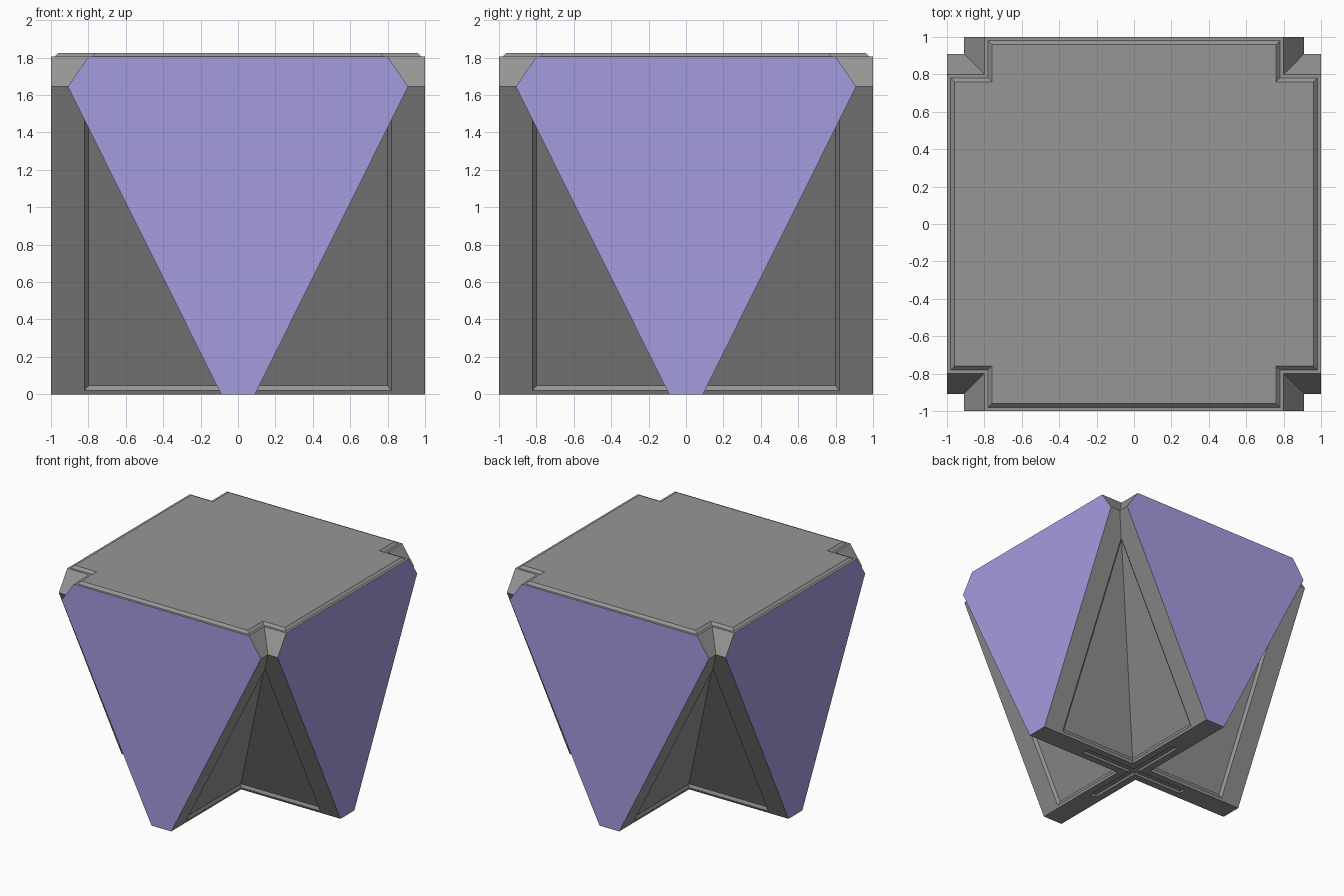
import bpy, bmesh
from mathutils import Vector, Matrix

cube = bpy.data.objects.get("Cube")
if cube:
    bpy.data.objects.remove(cube, do_unlink=True)


def material(name, rgb):
    m = bpy.data.materials.new(name)
    m.use_nodes = True
    m.diffuse_color = (*rgb, 1)
    m.node_tree.nodes["Principled BSDF"].inputs["Base Color"].default_value = (*rgb, 1)
    return m


grey = material("grey shell", (0.305, 0.305, 0.305))
violet = material("violet panel", (0.37, 0.335, 0.74))

BASE, WIDE, NECK = 0.09, 0.91, 0.8       # half-width of the cross arms at each level
Z_WIDE, Z_TOP, Z_LID = 1.645, 1.805, 1.825
RIM, FLOOR, SINK = 0.82, 0.8, 0.022      # recess outline and depth
Z_RIM, Z_FLOOR = 0.02, 0.047
SLOPE = (WIDE - BASE) / Z_WIDE

bm = bmesh.new()


def face(points):
    return bm.faces.new([bm.verts.new(p) for p in points])


def half_width(z):
    return BASE + SLOPE * z


def height(h):
    return (h - BASE) / SLOPE


def plus(h, r, z):
    """Twelve-sided cross outline with arm half-width h and reach r."""
    corner = [Vector((r, h, z)), Vector((h, h, z)), Vector((h, r, z))]
    return [Matrix.Rotation(q * 1.5707963, 3, 'Z') @ p for q in range(4) for p in corner]


def stack(rings):
    """Join successive outlines with strips and cap the last one."""
    for a, b in zip(rings, rings[1:]):
        for i in range(len(a)):
            j = (i + 1) % len(a)
            face([a[i], a[j], b[j], b[i]])
    face(rings[-1])


# Raised lid and shallow groove underneath
stack([plus(NECK, 1, Z_TOP), plus(0.78, 0.98, Z_TOP), plus(0.76, 0.96, Z_LID)])
stack([plus(BASE, 1, 0), plus(0.03, 0.5, 0), plus(0.02, 0.49, 0.015)])

# One wing of a corner notch, with its bevelled recess and upper chamfer
h_rim = half_width(Z_RIM)
h_floor = half_width(Z_FLOOR) - SINK
a0, b0 = (BASE, BASE, 0), (BASE, 1, 0)
b1, v1 = (WIDE, 1, Z_WIDE), (WIDE, WIDE, Z_WIDE)
c1, c0 = (NECK, 1, Z_TOP), (NECK, NECK, Z_TOP)
p0, p1, p2 = (h_rim, h_rim, Z_RIM), (h_rim, RIM, Z_RIM), (RIM, RIM, height(RIM))
q0, q1 = (h_floor, h_floor, Z_FLOOR), (h_floor, FLOOR, Z_FLOOR)
q2 = (FLOOR, FLOOR, height(FLOOR + SINK))
wing = [
    [a0, b0, p1, p0], [b0, b1, p2, p1], [b1, v1, p2],   # border
    [p0, p1, q1, q0], [p1, p2, q2, q1],                 # bevels
    [q0, q1, q2],                                       # recess floor
    [v1, b1, c1, c0],                                   # chamfer
]
panel = [(s * x, 1, z) for s, pts in (
    (1, ((BASE, 0), (WIDE, Z_WIDE), (NECK, Z_TOP))),
    (-1, ((NECK, Z_TOP), (WIDE, Z_WIDE), (BASE, 0)))) for x, z in pts]

# Four corners, each with two mirrored wings, and four flat side panels
for quarter in range(4):
    turn = Matrix.Rotation(quarter * 1.5707963, 3, 'Z')
    for poly in wing:
        face([turn @ Vector(p) for p in poly])
        face([turn @ Vector((y, x, z)) for x, y, z in reversed(poly)])
    face([turn @ Vector(p) for p in panel]).material_index = 1

bmesh.ops.remove_doubles(bm, verts=bm.verts, dist=0.0005)
bmesh.ops.recalc_face_normals(bm, faces=bm.faces)

mesh = bpy.data.meshes.new("notched_block")
bm.to_mesh(mesh)
bm.free()
mesh.materials.append(grey)
mesh.materials.append(violet)
block = bpy.data.objects.new("notched_block", mesh)
bpy.context.collection.objects.link(block)
